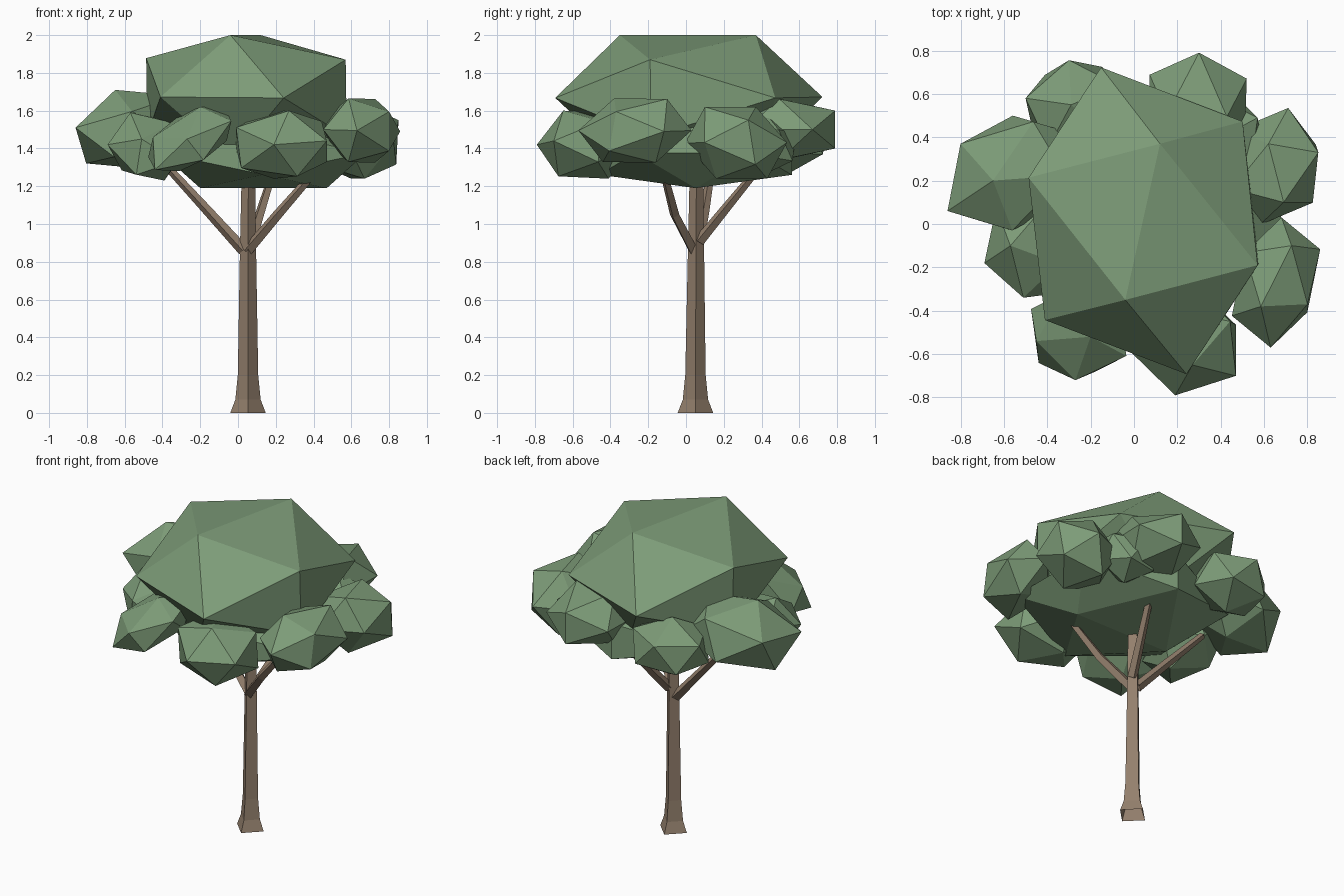
import bpy, bmesh, math
from mathutils import Vector

cube = bpy.data.objects.get("Cube")
if cube:
    bpy.data.objects.remove(cube, do_unlink=True)


def material(name, rgb):
    mat = bpy.data.materials.new(name)
    mat.use_nodes = True
    color = (*rgb, 1.0)
    mat.diffuse_color = color
    bsdf = next(n for n in mat.node_tree.nodes if n.type == 'BSDF_PRINCIPLED')
    bsdf.inputs["Base Color"].default_value = color
    bsdf.inputs["Roughness"].default_value = 0.9
    return mat


LEAF = material("leaf_green", (0.205, 0.332, 0.188))
BARK = material("bark_brown", (0.296, 0.216, 0.153))
GOLDEN = (1 + math.sqrt(5)) / 2


def finish(bm, name, mat):
    bmesh.ops.recalc_face_normals(bm, faces=bm.faces[:])
    mesh = bpy.data.meshes.new(name)
    bm.to_mesh(mesh)
    bm.free()
    mesh.materials.append(mat)
    obj = bpy.data.objects.new(name, mesh)
    bpy.context.collection.objects.link(obj)
    return obj


def leaf_clump(name, centre, *face):
    """Skewed icosahedron given by its centre and the corners of one face."""
    c = Vector(centre)
    u, v, w = (Vector(p) - c for p in face)
    corners = [u, v, w, (u + v) / GOLDEN - w,
               (v + w) / GOLDEN - u, (w + u) / GOLDEN - v]
    bm = bmesh.new()
    for p in corners:
        bm.verts.new(c + p)
        bm.verts.new(c - p)
    bmesh.ops.convex_hull(bm, input=bm.verts[:])
    return finish(bm, name, LEAF)


def limb(name, path, upright=False):
    """Four-sided tapered limb through (x, y, z, radius) points, open below."""
    bm = bmesh.new()
    points = [Vector(p[:3]) for p in path]
    rings = []
    for i, p in enumerate(points):
        ahead = points[min(i + 1, len(points) - 1)] - points[max(i - 1, 0)]
        side = Vector((1, 0, 0))
        other = Vector((0, 1, 0))
        if not upright:
            side = ahead.cross(Vector((0, 0, 1))).normalized()
            other = ahead.cross(side).normalized()
        r = path[i][3]
        rings.append([bm.verts.new(p + side * r * c + other * r * s)
                      for c, s in ((1, 0), (0, 1), (-1, 0), (0, -1))])
    for a, b in zip(rings, rings[1:]):
        for k in range(4):
            n = (k + 1) % 4
            bm.faces.new((a[k], a[n], b[n], b[k]))
    bm.faces.new(rings[-1])
    return finish(bm, name, BARK)


# Trunk with flared foot
limb("trunk", [(0.053, 0.05, 0, 0.094), (0.053, 0.05, 0.07, 0.067),
               (0.053, 0.05, 0.2, 0.054), (0.053, 0.053, 0.85, 0.043),
               (0.055, 0.055, 1.3, 0.035)], upright=True)

# Branches
limb("left_front_branch", [(0.05, 0.04, 0.86, 0.031), (0.21, -0.06, 1.05, 0.027),
                           (0.41, -0.12, 1.28, 0.02)])
limb("right_branch", [(0.03, 0.06, 0.86, 0.031), (-0.17, 0.1, 1.08, 0.026),
                      (-0.4, 0.14, 1.33, 0.02)])
limb("back_branch", [(0.07, 0.07, 0.91, 0.03), (0.12, 0.2, 1.07, 0.026),
                     (0.19, 0.38, 1.29, 0.02)])

# Foliage core
leaf_clump("crown_top", (0.045, 0.015, 1.67),
           (-0.04, -0.35, 2.0), (0.12, 0.37, 2.0), (0.57, -0.19, 1.87))
leaf_clump("crown_base", (0.135, 0.05, 1.375),
           (-0.2, 0.05, 1.19), (0.47, 0.05, 1.19), (0.135, 0.56, 1.26))

# Ring of outer clumps
leaf_clump("left_front_clump", (0.655, -0.27, 1.495),
           (0.585, -0.38, 1.665), (0.63, -0.57, 1.495), (0.8, -0.37, 1.595))
leaf_clump("left_back_clump", (0.645, 0.265, 1.43),
           (0.62, 0.37, 1.62), (0.69, 0.1, 1.62), (0.85, 0.33, 1.55))
leaf_clump("back_left_clump", (0.29, 0.5, 1.5),
           (0.3, 0.79, 1.6), (0.3, 0.79, 1.4), (0.52, 0.67, 1.5))
leaf_clump("back_inner_clump", (0.42, 0.41, 1.43),
           (0.42, 0.41, 1.6), (0.57, 0.49, 1.5), (0.39, 0.58, 1.48))
leaf_clump("back_right_clump", (-0.27, 0.54, 1.45),
           (-0.29, 0.55, 1.64), (-0.5, 0.58, 1.52), (-0.3, 0.755, 1.53))
leaf_clump("right_clump", (-0.56, 0.235, 1.5),
           (-0.65, 0.2, 1.71), (-0.86, 0.06, 1.51), (-0.8, 0.37, 1.54))
leaf_clump("right_front_clump", (-0.48, -0.12, 1.41),
           (-0.57, -0.1, 1.59), (-0.69, -0.18, 1.42), (-0.51, -0.34, 1.45))
leaf_clump("front_right_clump", (-0.255, -0.5, 1.45),
           (-0.2, -0.52, 1.62), (-0.27, -0.72, 1.45), (-0.45, -0.54, 1.46))
leaf_clump("front_left_clump", (0.23, -0.53, 1.42),
           (0.27, -0.65, 1.6), (0.19, -0.79, 1.42), (0.47, -0.7, 1.44))
